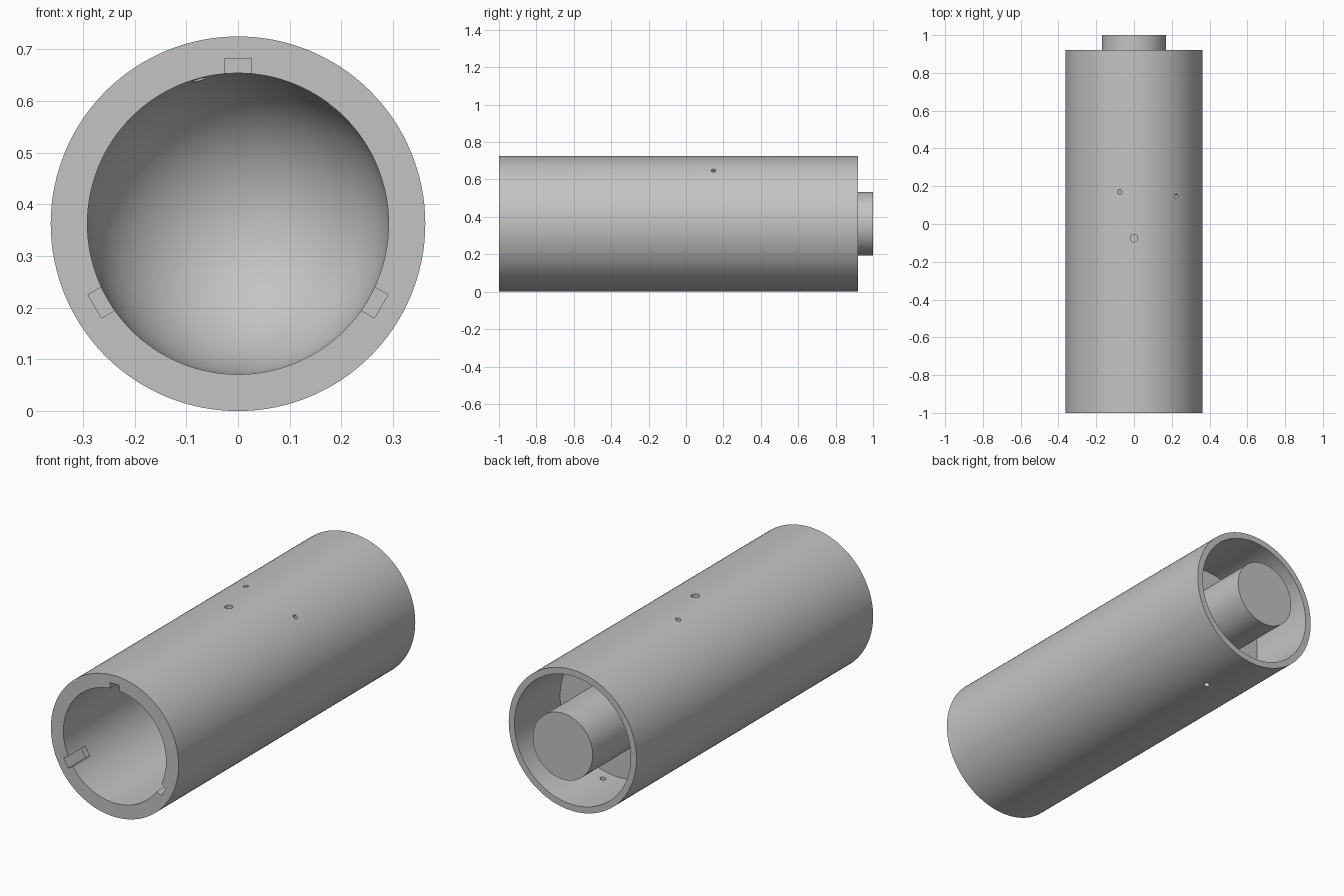
import bpy, bmesh
from math import pi, sin, cos, radians
from mathutils import Vector, Matrix

if "Cube" in bpy.data.objects:
    bpy.data.objects.remove(bpy.data.objects["Cube"], do_unlink=True)

R = 0.3625            # outer radius, also the axis height
BORE = 0.2915         # front bore radius
CAVITY = 0.33         # rear cavity radius
FRONT, BACK = -1.0, 0.92
DOME, FLOOR = 0.13, 0.55   # start of the domed bore end, rear cavity floor
AXIS = Vector((0, 0, R))

grey = bpy.data.materials.new("plain grey")
grey.use_nodes = True
colour = (0.55, 0.55, 0.55, 1)
grey.diffuse_color = colour
grey.node_tree.nodes["Principled BSDF"].inputs["Base Color"].default_value = colour


def make_object(name, bm):
    bmesh.ops.recalc_face_normals(bm, faces=bm.faces)
    mesh = bpy.data.meshes.new(name)
    bm.to_mesh(mesh)
    bm.free()
    mesh.materials.append(grey)
    obj = bpy.data.objects.new(name, mesh)
    bpy.context.collection.objects.link(obj)
    return obj


def lathe(name, profile, steps=128):
    """Revolve (radius, y) points around the lengthwise axis."""
    bm = bmesh.new()
    verts = [bm.verts.new((r, y, R)) for r, y in profile]
    edges = [bm.edges.new(pair) for pair in zip(verts, verts[1:])]
    bmesh.ops.spin(bm, geom=verts + edges, cent=AXIS, axis=(0, 1, 0),
                   angle=2 * pi, steps=steps)
    bmesh.ops.remove_doubles(bm, verts=bm.verts, dist=1e-5)
    return make_object(name, bm)


def select_only(obj):
    bpy.ops.object.select_all(action='DESELECT')
    obj.select_set(True)
    bpy.context.view_layer.objects.active = obj


def cut(target, cutter):
    cutter.hide_render = True
    select_only(target)
    mod = target.modifiers.new("cut", 'BOOLEAN')
    mod.operation = 'DIFFERENCE'
    mod.solver = 'EXACT'
    mod.object = cutter
    bpy.ops.object.modifier_apply(modifier=mod.name)
    bpy.data.objects.remove(cutter, do_unlink=True)


def hole_cutter(centre, direction, radius, length):
    bm = bmesh.new()
    turn = Vector(direction).to_track_quat('Z', 'Y').to_matrix().to_4x4()
    bmesh.ops.create_cone(bm, cap_ends=True, segments=32, radius1=radius,
                          radius2=radius, depth=length,
                          matrix=Matrix.Translation(centre) @ turn)
    return make_object("hole_cutter", bm)


def notch_cutter(angle):
    bm = bmesh.new()
    size = Matrix.Diagonal((0.052, 0.28, 0.07, 1))
    bmesh.ops.create_cube(bm, size=1, matrix=Matrix.Translation(AXIS)
                          @ Matrix.Rotation(angle, 4, 'Y')
                          @ Matrix.Translation((0, FRONT, 0.285)) @ size)
    return make_object("notch_cutter", bm)


# Tube: open rear cavity, outer wall, front bore with a hemispherical end
arc = [radians(90 * i / 24) for i in range(25)]
dome = [(BORE * cos(a), DOME + BORE * sin(a)) for a in arc[:-1]]
body = lathe("tube_body", [(0, FLOOR), (CAVITY, FLOOR), (CAVITY, BACK), (R, BACK),
                           (R, FRONT), (BORE, FRONT)] + dome + [(0, DOME + BORE)])

# Three keyway notches in the front rim
for k in range(3):
    cut(body, notch_cutter(k * 2 * pi / 3))

# Small holes through the wall: centre, direction, radius
holes = [((0, -0.075, 0.69), (0, 0, 1), 0.02),
         ((-0.075, 0.17, 0.68), (0, 0, 1), 0.013),
         ((0.2, 0.147, R + 0.256), (0.2, 0, 0.256), 0.012),
         ((0.045, 0.61, 0.02), (0, 0, 1), 0.014)]
for centre, direction, radius in holes:
    cut(body, hole_cutter(centre, direction, radius, 0.18))

# Solid post standing in the rear cavity
post = lathe("rear_post", [(0, FLOOR - 0.02), (0.17, FLOOR - 0.02), (0.17, 1), (0, 1)], 96)

for obj in (body, post):
    select_only(obj)
    bpy.ops.object.shade_smooth_by_angle(angle=radians(30))
